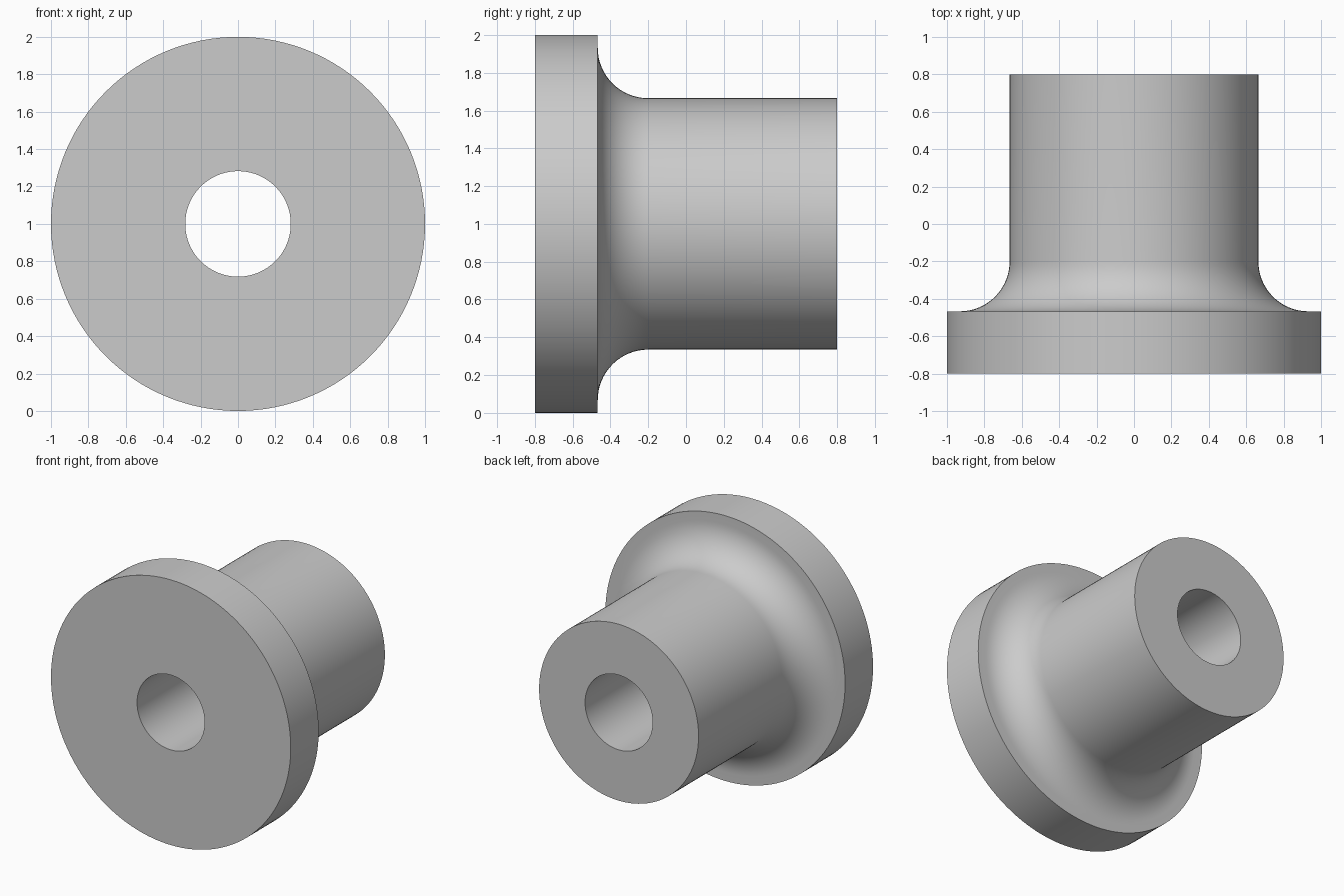
import bpy
import bmesh
import math
from mathutils import Vector

cube = bpy.data.objects.get("Cube")
if cube:
    bpy.data.objects.remove(cube, do_unlink=True)

SEGMENTS = 128
FRONT, BACK = -0.8, 0.8
FLANGE_R, FLANGE_BACK = 1.0, -0.467
TUBE_R, BORE_R, FILLET_R = 0.665, 0.282, 0.267
FILLET_STEPS = 16

# Plain grey material
grey = bpy.data.materials.new("plain grey")
grey.use_nodes = True
colour = (0.6, 0.6, 0.6, 1.0)
grey.diffuse_color = colour
grey.node_tree.nodes["Principled BSDF"].inputs["Base Color"].default_value = colour

# Closed half section as (radius, y): bore, flange, concave fillet, tube
section = [(BORE_R, FRONT), (FLANGE_R, FRONT), (FLANGE_R, FLANGE_BACK)]
for i in range(FILLET_STEPS + 1):
    a = math.pi / 2 * i / FILLET_STEPS
    section.append((TUBE_R + FILLET_R * (1 - math.sin(a)),
                    FLANGE_BACK + FILLET_R * (1 - math.cos(a))))
section += [(TUBE_R, BACK), (BORE_R, BACK)]

# Turn the section around the y axis
bm = bmesh.new()
verts = [bm.verts.new((r, y, 0)) for r, y in section]
edges = [bm.edges.new((v, verts[(i + 1) % len(verts)])) for i, v in enumerate(verts)]
bmesh.ops.spin(bm, geom=verts + edges, cent=(0, 0, 0), axis=(0, 1, 0),
               angle=math.tau, steps=SEGMENTS, use_merge=True)
bmesh.ops.remove_doubles(bm, verts=bm.verts, dist=1e-5)
bmesh.ops.recalc_face_normals(bm, faces=bm.faces)
bmesh.ops.translate(bm, verts=bm.verts, vec=Vector((0, 0, FLANGE_R)))

mesh = bpy.data.meshes.new("flanged_bushing")
bm.to_mesh(mesh)
bm.free()
mesh.materials.append(grey)
bushing = bpy.data.objects.new("flanged_bushing", mesh)
bpy.context.collection.objects.link(bushing)

# Smooth curved walls, crisp rims
bpy.ops.object.select_all(action='DESELECT')
bushing.select_set(True)
bpy.context.view_layer.objects.active = bushing
bpy.ops.object.shade_smooth_by_angle(angle=math.radians(30))
